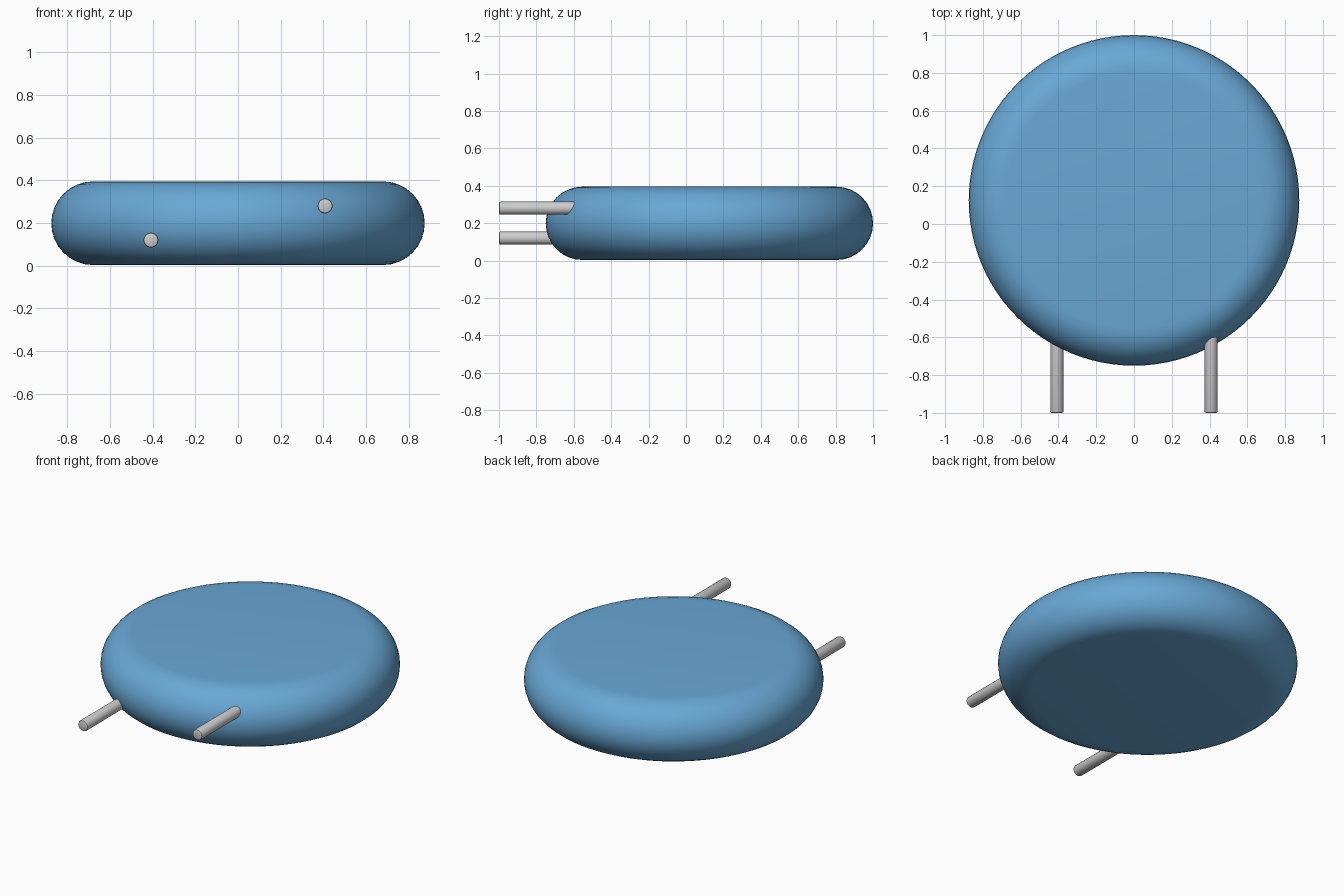
import bpy, bmesh
from math import pi, sin, cos, radians
from mathutils import Vector, Matrix

if "Cube" in bpy.data.objects:
    bpy.data.objects.remove(bpy.data.objects["Cube"])


def lathe(name, profile, segments, matrix, color=None):
    """Spin an (r, z) profile that starts and ends on the axis."""
    bm = bmesh.new()
    rings = []
    for r, z in profile:
        rings.append([bm.verts.new((r * cos(2 * pi * i / segments),
                                    r * sin(2 * pi * i / segments), z))
                      for i in range(segments)])
    for a, b in zip(rings, rings[1:]):
        for i in range(segments):
            j = (i + 1) % segments
            bm.faces.new((a[i], a[j], b[j], b[i]))
    bm.faces.new(rings[0][::-1])
    bm.faces.new(rings[-1])
    bm.transform(matrix)
    bmesh.ops.recalc_face_normals(bm, faces=bm.faces)
    mesh = bpy.data.meshes.new(name)
    bm.to_mesh(mesh)
    bm.free()
    obj = bpy.data.objects.new(name, mesh)
    bpy.context.collection.objects.link(obj)
    if color:
        mat = bpy.data.materials.new(name + "_paint")
        mat.diffuse_color = color
        mat.use_nodes = True
        mat.node_tree.nodes["Principled BSDF"].inputs["Base Color"].default_value = mat.diffuse_color
        mesh.materials.append(mat)
    bpy.ops.object.select_all(action='DESELECT')
    obj.select_set(True)
    bpy.context.view_layer.objects.active = obj
    bpy.ops.object.shade_smooth_by_angle(angle=radians(35))
    return obj


# Disc body: flat faces with a fully rounded rim
R, H, STEPS = 0.875, 0.196, 16
body_profile = [(R - H + H * cos(-pi / 2 + pi * k / STEPS),
                 H * sin(-pi / 2 + pi * k / STEPS)) for k in range(STEPS + 1)]
lathe("disc_body", body_profile, 96, Matrix.Translation((0, 0.125, 0.199)),
      (0.14, 0.39, 0.67, 1))

# Two wire leads leaving the front, staggered in height
START, LENGTH, RAD, BEVEL = -1.0, 0.5, 0.035, 0.009
lead_profile = [(RAD - BEVEL, 0), (RAD - BEVEL * 0.3, BEVEL * 0.3),
                (RAD, BEVEL), (RAD, LENGTH)]
for side, x, z in (("left", -0.408, 0.12), ("right", 0.408, 0.28)):
    lathe(side + "_lead", lead_profile, 24,
          Matrix.Translation((x, START, z)) @ Matrix.Rotation(-pi / 2, 4, 'X'))
